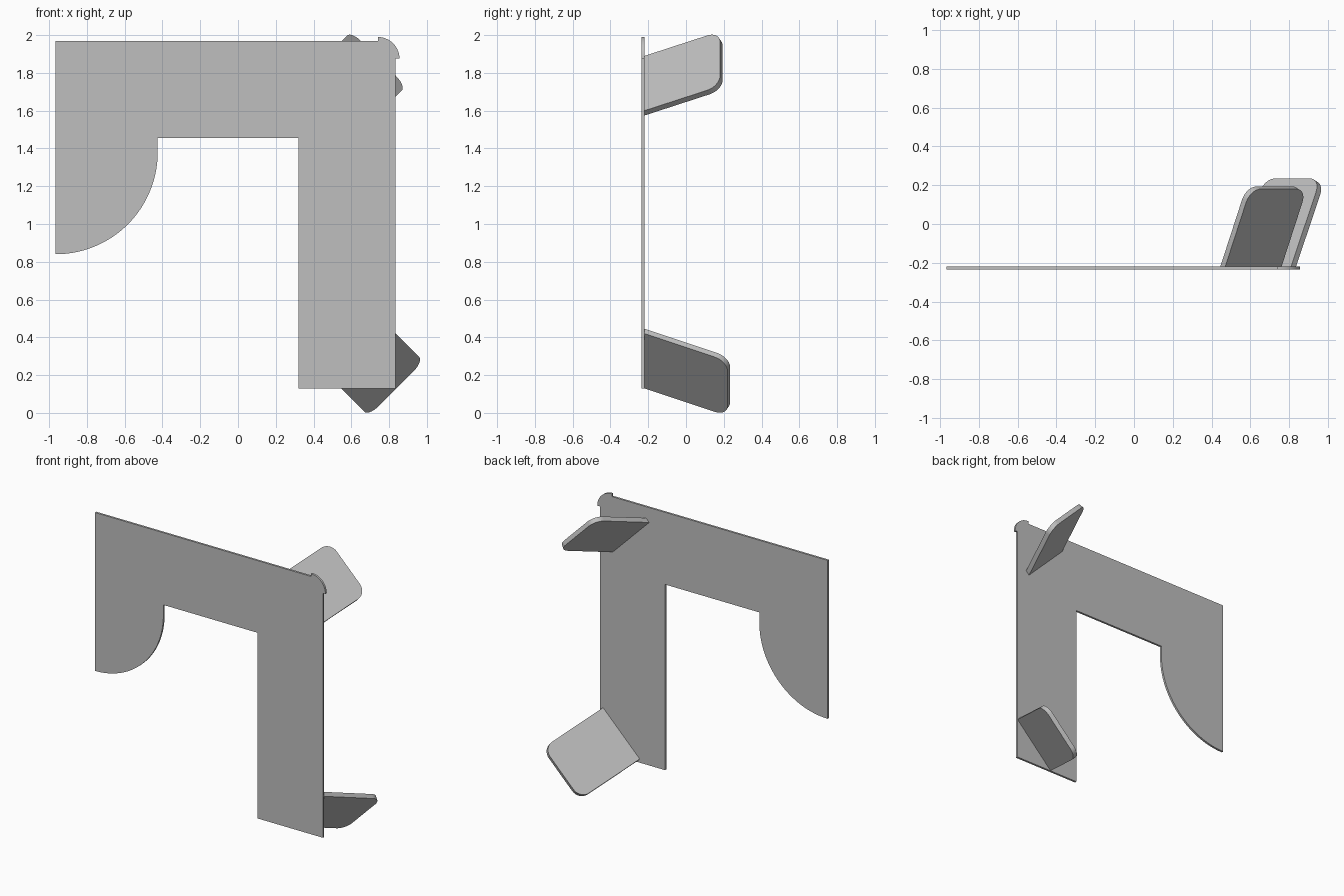
import bpy
import bmesh
from math import sin, cos, radians
from mathutils import Vector

cube = bpy.data.objects.get("Cube")
if cube:
    bpy.data.objects.remove(cube)

grey = bpy.data.materials.new("plain grey")
grey.use_nodes = True
grey.diffuse_color = (0.52, 0.52, 0.52, 1)
grey.node_tree.nodes["Principled BSDF"].inputs["Base Color"].default_value = grey.diffuse_color

BACK = -0.22      # rear face of the sheet
SHEET = 0.015     # sheet thickness
TAB = 0.033       # tab thickness


def arc(cx, cy, r, start, end, steps):
    """Points along a circular arc, angles in degrees."""
    angles = [radians(start + (end - start) * i / steps) for i in range(steps + 1)]
    return [(cx + r * cos(a), cy + r * sin(a)) for a in angles]


def slab(name, outline, origin, u, v, depth, cut_y=None):
    """Extrude a flat outline, laid out along u and v, by the depth vector."""
    bm = bmesh.new()
    face = bm.faces.new([bm.verts.new(origin + u * a + v * b) for a, b in outline])
    result = bmesh.ops.extrude_face_region(bm, geom=[face], use_keep_orig=True)
    moved = [g for g in result["geom"] if isinstance(g, bmesh.types.BMVert)]
    bmesh.ops.translate(bm, verts=moved, vec=depth)
    if cut_y is not None:
        # Trim the root flush with the sheet and close it
        geom = bm.verts[:] + bm.edges[:] + bm.faces[:]
        cut = bmesh.ops.bisect_plane(bm, geom=geom, plane_co=(0, cut_y, 0),
                                     plane_no=(0, 1, 0), clear_inner=True)
        rim = [g for g in cut["geom_cut"] if isinstance(g, bmesh.types.BMEdge)]
        bmesh.ops.holes_fill(bm, edges=rim)
    bmesh.ops.recalc_face_normals(bm, faces=bm.faces[:])
    mesh = bpy.data.meshes.new(name)
    bm.to_mesh(mesh)
    bm.free()
    mesh.materials.append(grey)
    obj = bpy.data.objects.new(name, mesh)
    bpy.context.collection.objects.link(obj)
    bpy.ops.object.select_all(action="DESELECT")
    obj.select_set(True)
    bpy.context.view_layer.objects.active = obj
    bpy.ops.object.shade_smooth_by_angle(angle=radians(30))
    return obj


# Flat sheet: long leg, top bar, quarter-round drop and raised corner
panel = [(-0.965, 1.97)]
panel += arc(-0.965, 1.38, 0.54, -90, 0, 32)
panel += [(-0.425, 1.455), (0.32, 1.455), (0.32, 0.13), (0.835, 0.13), (0.835, 1.875)]
panel += arc(0.74, 1.875, 0.115, 0, 90, 14)
panel += [(0.74, 1.97)]
slab("sheet_panel", panel, Vector((0, BACK, 0)), Vector((1, 0, 0)),
     Vector((0, 0, 1)), Vector((0, -SHEET, 0)))


def add_tab(name, x, z, side, reach, spread):
    """Slanted tab with two rounded corners; side is 1 for up, -1 for down."""
    u = Vector((1, 0, -side)).normalized()
    slope = Vector((spread, reach, side * spread))
    v = slope.normalized()
    normal = u.cross(v)
    if normal.y < 0:
        normal.negate()
    width, length, r = 0.41, slope.length, 0.075
    outline = [(0, -0.05), (width, -0.05)]
    outline += arc(width - r, length - r, r, 0, 90, 10)
    outline += arc(r, length - r, r, 90, 180, 10)
    slab(name, outline, Vector((x, BACK, z)), u, v, normal * TAB, BACK)


# Tabs leaning outwards behind the sheet
add_tab("upper_tab", 0.47, 1.89, 1, 0.40, 0.13)
add_tab("lower_tab", 0.545, 0.13, -1, 0.44, 0.147)
